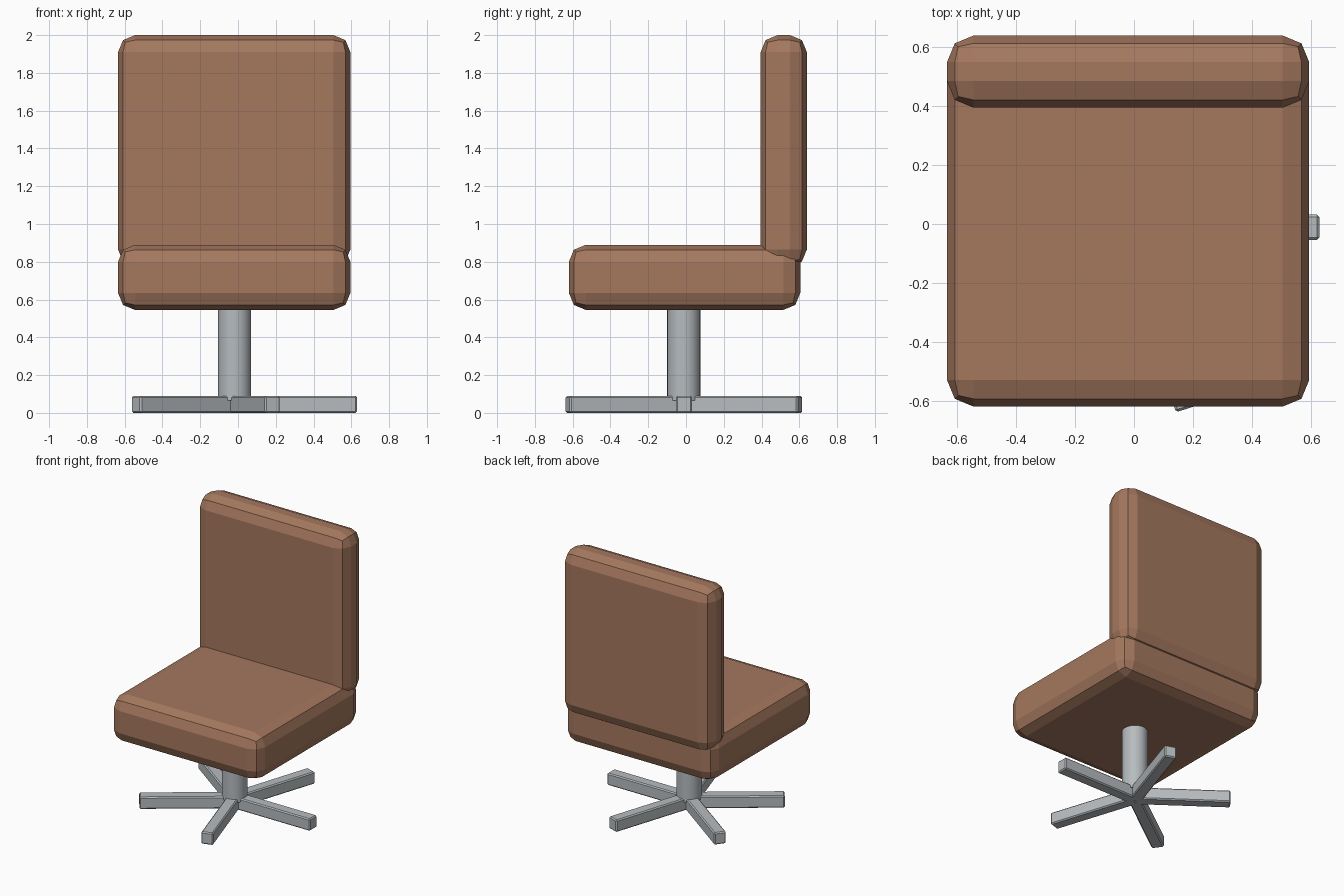
import bpy, math
from mathutils import Matrix, Vector

if "Cube" in bpy.data.objects:
    bpy.data.objects.remove(bpy.data.objects["Cube"])


def material(name, rgb):
    m = bpy.data.materials.new(name)
    m.diffuse_color = (*rgb, 1)
    m.use_nodes = True
    m.node_tree.nodes["Principled BSDF"].inputs["Base Color"].default_value = m.diffuse_color
    return m


leather = material("brown leather", (0.376, 0.188, 0.114))
metal = material("grey metal", (0.47, 0.50, 0.52))


def box(name, lo, hi, mat, bevel, segments):
    """Bevelled box between two corners."""
    lo, hi = Vector(lo), Vector(hi)
    bpy.ops.mesh.primitive_cube_add(size=1)
    ob = bpy.context.object
    ob.name = name
    ob.data.transform(Matrix.Translation((lo + hi) / 2) @ Matrix.Diagonal((*(hi - lo), 1)))
    ob.data.materials.append(mat)
    mod = ob.modifiers.new("bevel", 'BEVEL')
    mod.width = bevel
    mod.segments = segments
    return ob


# Cushions
box("seat", (-0.635, -0.62, 0.545), (0.595, 0.605, 0.89), leather, 0.09, 2)
box("backrest", (-0.635, 0.395, 0.775), (0.595, 0.64, 2.0), leather, 0.09, 2)

# Central column
bottom, top = 0.065, 0.60
bpy.ops.mesh.primitive_cylinder_add(vertices=32, radius=0.0875, depth=top - bottom,
                                    location=(-0.018, -0.012, (top + bottom) / 2))
column = bpy.context.object
column.name = "column"
column.data.materials.append(metal)
bpy.ops.object.shade_smooth_by_angle(angle=math.radians(40))

# Five-legged star base, one leg pointing to +x
for i in range(5):
    leg = box(f"base_leg_{i + 1}", (0, -0.0425, 0), (0.647, 0.0425, 0.09), metal, 0.008, 1)
    leg.location = (-0.017, -0.011, 0)
    leg.rotation_euler.z = math.radians(72 * i)
